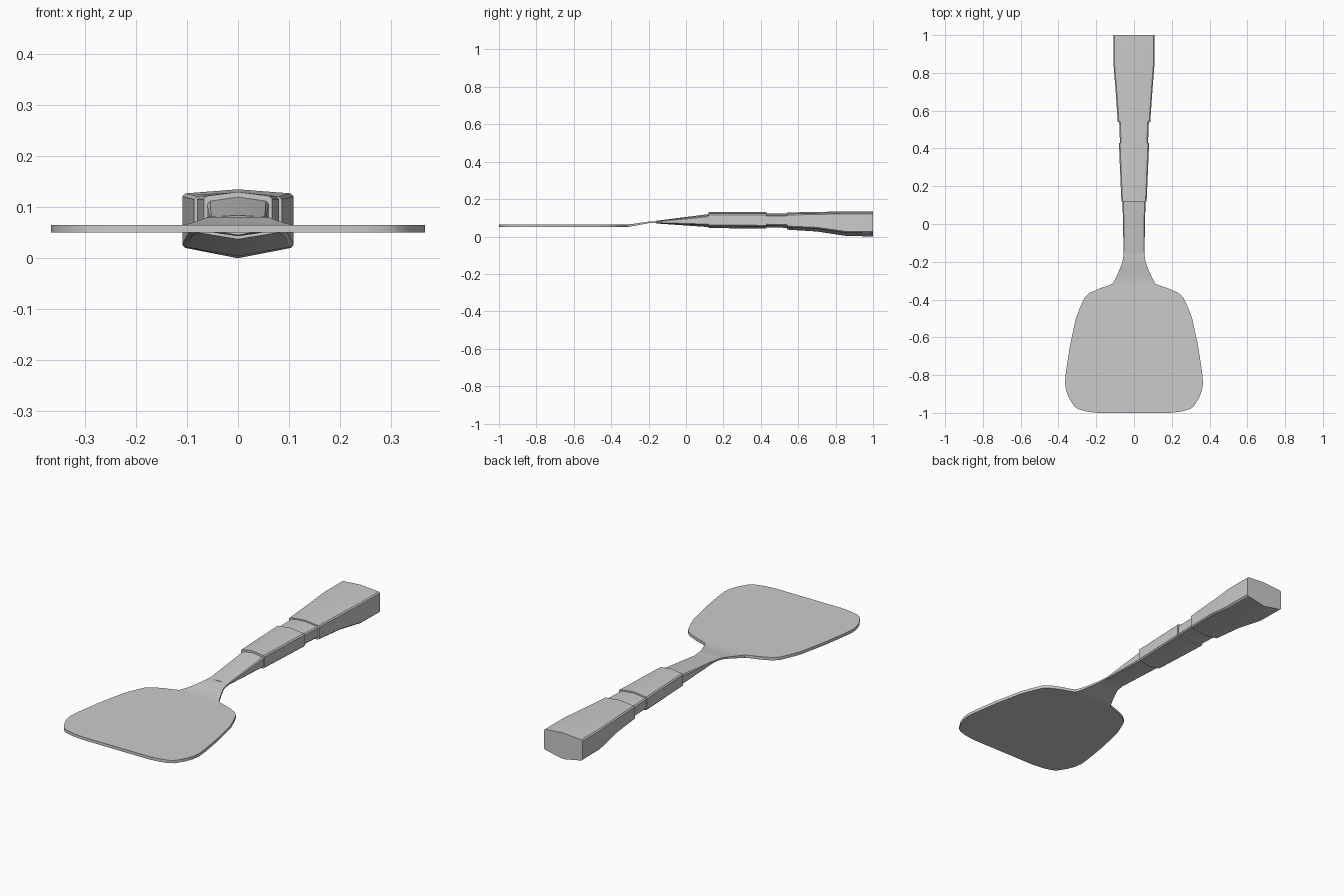
import bpy
import bmesh
import math

cube = bpy.data.objects.get("Cube")
if cube:
    bpy.data.objects.remove(cube, do_unlink=True)

grey = bpy.data.materials.new("plain grey")
grey.use_nodes = True
COLOUR = (0.6, 0.6, 0.6, 1)
grey.diffuse_color = COLOUR
grey.node_tree.nodes["Principled BSDF"].inputs["Base Color"].default_value = COLOUR


def loft(name, sections, angle):
    """Skin a row of closed cross-sections and cap both ends."""
    bm = bmesh.new()
    rings = [[bm.verts.new(p) for p in s] for s in sections]
    n = len(rings[0])
    for a, b in zip(rings, rings[1:]):
        for i in range(n):
            j = (i + 1) % n
            bm.faces.new((a[i], a[j], b[j], b[i]))
    bm.faces.new(rings[0])
    bm.faces.new(rings[-1])
    bmesh.ops.recalc_face_normals(bm, faces=bm.faces)
    mesh = bpy.data.meshes.new(name)
    bm.to_mesh(mesh)
    bm.free()
    mesh.materials.append(grey)
    obj = bpy.data.objects.new(name, mesh)
    bpy.context.collection.objects.link(obj)
    bpy.ops.object.select_all(action='DESELECT')
    obj.select_set(True)
    bpy.context.view_layer.objects.active = obj
    bpy.ops.object.shade_smooth_by_angle(angle=math.radians(angle))
    return obj


def slab(y, w, low, high):
    return [(-w, y, low), (w, y, low), (w, y, high), (-w, y, high)]


def grip(y, w, low, low_side, high_side, high):
    """Six-sided section with ridged top and bottom and small edge bevels."""
    c = min(0.006, (high_side - low_side) * 0.3)
    half = [(w - c, low_side), (w, low_side + c), (w, high_side - c), (w - c, high_side)]
    right = [(x, y, z) for x, z in half]
    left = [(-x, y, z) for x, z in reversed(half)]
    return [(0, y, low)] + right + [(0, y, high)] + left


# Blade: half-width along its length, rounded at the corners
outline = [(-1, 0.19), (-0.993, 0.25), (-0.98, 0.295), (-0.965, 0.317), (-0.92, 0.345),
           (-0.88, 0.36), (-0.84, 0.366), (-0.78, 0.36), (-0.65, 0.34), (-0.5, 0.308),
           (-0.44, 0.285), (-0.39, 0.262), (-0.365, 0.235), (-0.34, 0.18),
           (-0.325, 0.135), (-0.315, 0.112)]
blade = [slab(y, w, 0.05, 0.065) for y, w in outline]

# Neck: narrows and rises from the blade into the handle
neck = [slab(-0.28, 0.094, 0.056, 0.068), slab(-0.24, 0.076, 0.064, 0.074),
        slab(-0.2, 0.061, 0.071, 0.08), slab(-0.16, 0.055, 0.073, 0.082),
        slab(-0.1, 0.05, 0.073, 0.082)]
loft("blade_and_neck", blade + neck, 25)

# Handle: tapered front, raised middle, recessed band, flared end
loft("handle_front", [grip(-0.16, 0.055, 0.07, 0.072, 0.081, 0.084),
                      grip(0.13, 0.061, 0.05, 0.06, 0.113, 0.121)], 20)
loft("handle_middle", [grip(0.12, 0.067, 0.045, 0.056, 0.122, 0.13),
                       grip(0.43, 0.08, 0.043, 0.054, 0.122, 0.13)], 20)
loft("handle_band", [grip(0.42, 0.074, 0.05, 0.06, 0.115, 0.123),
                     grip(0.55, 0.079, 0.046, 0.058, 0.115, 0.123)], 20)
loft("handle_end", [grip(0.54, 0.086, 0.037, 0.05, 0.121, 0.129),
                    grip(0.7, 0.097, 0.027, 0.043, 0.124, 0.131),
                    grip(0.85, 0.109, 0.004, 0.022, 0.127, 0.135),
                    grip(1, 0.109, 0, 0.02, 0.127, 0.135)], 20)
